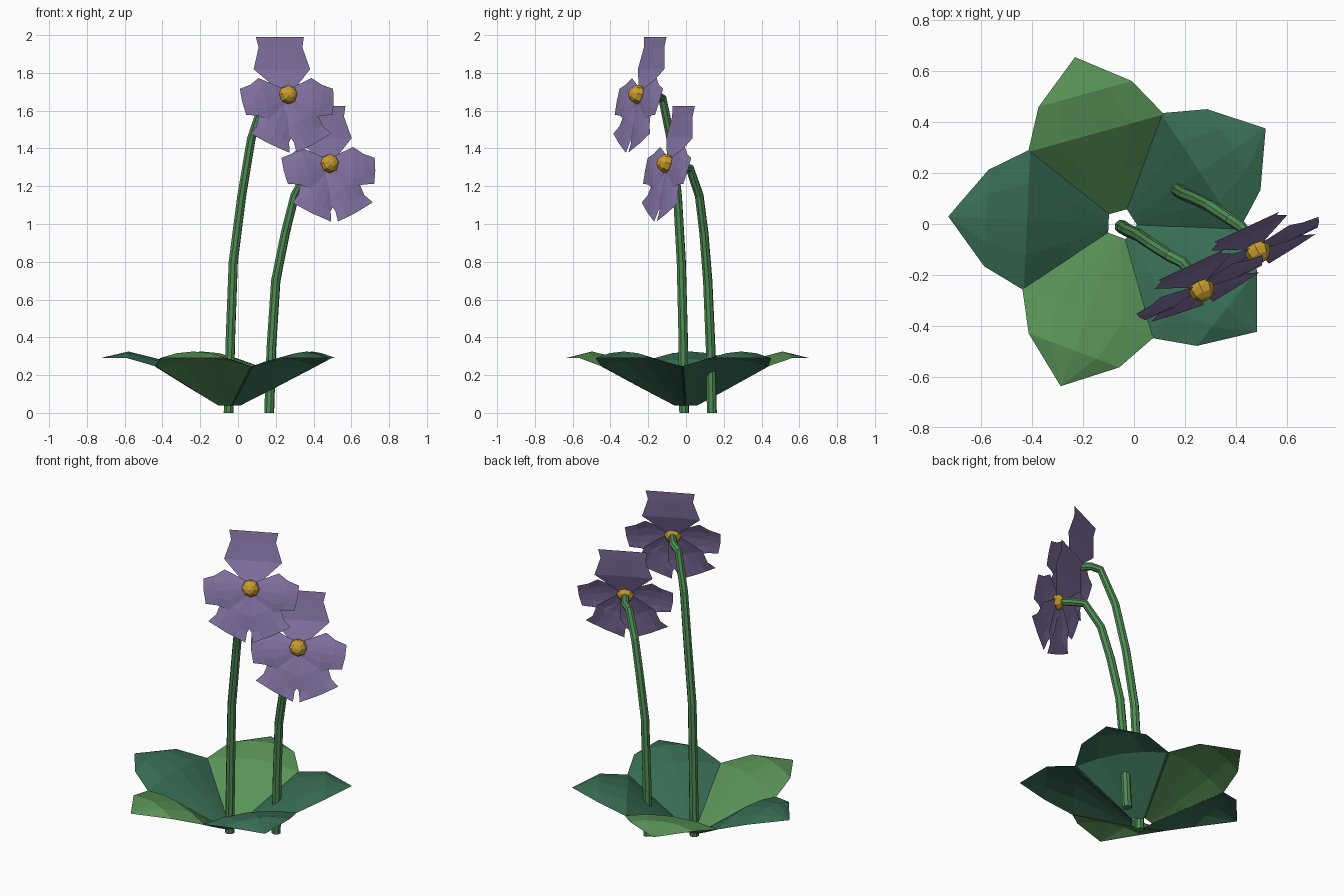
import bpy, bmesh, math
from mathutils import Vector, Matrix

if "Cube" in bpy.data.objects:
    bpy.data.objects.remove(bpy.data.objects["Cube"])


def material(name, rgb):
    m = bpy.data.materials.new(name)
    m.diffuse_color = (*rgb, 1)
    m.use_nodes = True
    m.node_tree.nodes["Principled BSDF"].inputs["Base Color"].default_value = m.diffuse_color
    return m


LIGHT = material("light leaf green", (0.10, 0.29, 0.095))
DARK = material("dark leaf green", (0.040, 0.155, 0.090))
STEM = material("stem green", (0.08, 0.27, 0.09))
PURPLE = material("petal purple", (0.25, 0.185, 0.40))
YELLOW = material("flower centre yellow", (0.58, 0.33, 0.03))


def finish(bm, name, mat, matrix=Matrix()):
    bmesh.ops.remove_doubles(bm, verts=bm.verts, dist=0.0005)
    bm.transform(matrix)
    me = bpy.data.meshes.new(name)
    bm.to_mesh(me)
    bm.free()
    me.materials.append(mat)
    ob = bpy.data.objects.new(name, me)
    bpy.context.collection.objects.link(ob)
    return ob


def blade(bm, rows, matrix=Matrix()):
    """Sheet along +x. Row: (distance, half width, mid height, edge drop, mid bulge)."""
    grid = []
    for r, w, z, drop, bulge in rows:
        grid.append([bm.verts.new(matrix @ Vector((r + bulge * (1 - abs(t)), w * t, z - drop * t * t)))
                     for t in (-1, -0.5, 0, 0.5, 1)])
    for a, b in zip(grid, grid[1:]):
        for i in range(4):
            bm.faces.new((a[i], b[i], b[i + 1], a[i + 1]))


# Rosette of five pointed leaves
LEAF = [(0.05, 0.04, 0.04, 0, 0), (0.20, 0.152, 0.155, 0.02, 0), (0.37, 0.277, 0.285, 0.04, 0),
        (0.53, 0.19, 0.325, 0.035, 0), (0.68, 0, 0.29, 0, 0)]
for i in range(5):
    bm = bmesh.new()
    blade(bm, LEAF)
    m = Matrix.Translation((-0.05, 0, 0)) @ Matrix.Rotation(math.radians(33.5 + 72 * i), 4, 'Z')
    finish(bm, f"leaf_{i + 1}", LIGHT if i in (1, 3) else DARK, m)


# Bent stems
def stem(name, pts, radius=0.027):
    cu = bpy.data.curves.new(name, 'CURVE')
    cu.dimensions = '3D'
    cu.bevel_depth = radius
    cu.bevel_resolution = 2
    cu.use_fill_caps = True
    sp = cu.splines.new('POLY')
    sp.use_smooth = False
    sp.points.add(len(pts) - 1)
    for i, (p, q) in enumerate(zip(sp.points, pts)):
        p.co = (*q, 1)
        p.radius = 1 - 0.2 * i / (len(pts) - 1)
    tmp = bpy.data.objects.new(name + "_path", cu)
    bpy.context.collection.objects.link(tmp)
    bpy.context.view_layer.update()
    me = bpy.data.meshes.new_from_object(tmp.evaluated_get(bpy.context.evaluated_depsgraph_get()))
    bpy.data.objects.remove(tmp)
    me.materials.clear()
    me.materials.append(STEM)
    me.shade_flat()
    bpy.context.collection.objects.link(bpy.data.objects.new(name, me))


stem("tall_stem", [(-.05, -.01, 0), (-.04, -.015, .4), (-.025, -.025, .8), (.02, -.045, 1.15),
                   (.07, -.08, 1.45), (.14, -.125, 1.665), (.19, -.15, 1.68), (.25, -.225, 1.685)])
stem("short_stem", [(.165, .137, 0), (.177, .13, .35), (.2, .115, .7), (.25, .095, .95),
                    (.3, .07, 1.15), (.375, .02, 1.295), (.42, -.01, 1.3), (.47, -.075, 1.315)])

# Petals: (direction in degrees, depth offset, rows)
UPPER = [(0, 0.03, 0, 0, 0), (0.035, 0.05, -0.005, 0, 0), (0.15, 0.165, -0.02, 0.005, 0),
         (0.265, 0.128, -0.012, 0, 0), (0.322, 0.14, -0.005, 0, 0)]
SIDE = [(0, 0.03, 0, 0, 0), (0.14, 0.115, 0.012, 0.015, 0), (0.20, 0.085, 0.01, 0.01, 0),
        (0.265, 0.072, 0, 0, 0.005)]
LOWER = [(0, 0.03, 0, 0, 0), (0.15, 0.11, 0.01, 0.015, 0), (0.235, 0.10, 0.005, 0.01, 0),
         (0.29, 0.12, 0, 0, 0.005)]
PETALS = [(90, 0, UPPER), (-8, 0.004, SIDE), (188, 0.004, SIDE), (244, -0.006, LOWER), (296, -0.002, LOWER)]

# Flower heads: turned 25 degrees to the side and tilted up 15 degrees
FACE = Matrix.Rotation(math.radians(25), 4, 'Z') @ Matrix.Rotation(math.radians(90 - 15), 4, 'X')
for name, pos in (("tall", (.265, -.255, 1.685)), ("short", (.485, -.105, 1.32))):
    m = Matrix.Translation(pos) @ FACE
    bm = bmesh.new()
    for ang, off, rows in PETALS:
        blade(bm, rows, Matrix.Translation((0, 0, off - 0.015)) @ Matrix.Rotation(math.radians(ang), 4, 'Z'))
    finish(bm, name + "_flower_petals", PURPLE, m)
    bm = bmesh.new()
    bmesh.ops.create_uvsphere(bm, u_segments=8, v_segments=6, radius=0.051)
    finish(bm, name + "_flower_centre", YELLOW, m)
